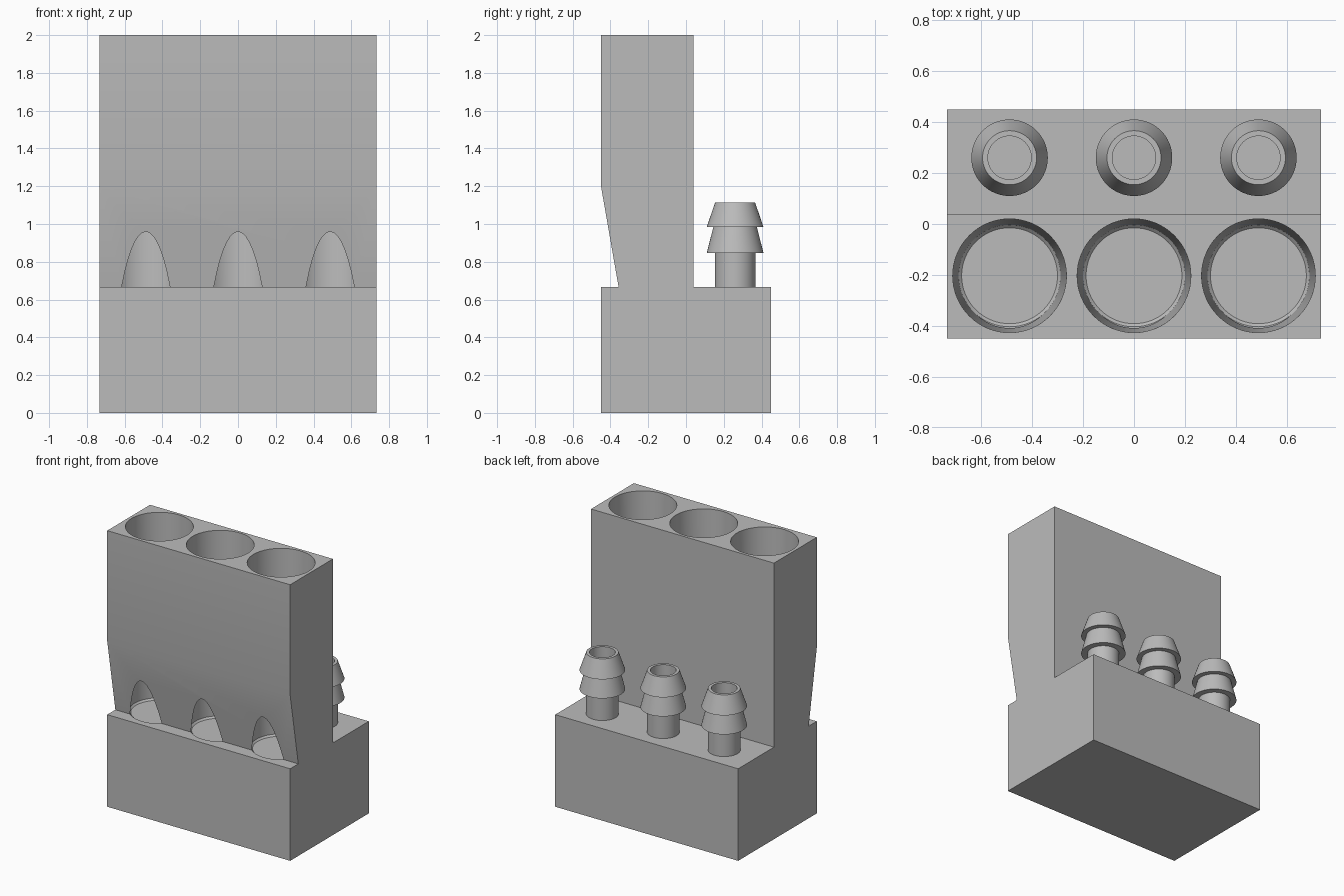
import bpy
import bmesh
import math
from mathutils import Matrix

cube = bpy.data.objects.get("Cube")
if cube:
    bpy.data.objects.remove(cube, do_unlink=True)

grey = bpy.data.materials.new("plain grey")
grey.use_nodes = True
colour = (0.5, 0.5, 0.5, 1)
grey.diffuse_color = colour
grey.node_tree.nodes["Principled BSDF"].inputs["Base Color"].default_value = colour


def finish(name, bm):
    bmesh.ops.remove_doubles(bm, verts=bm.verts, dist=1e-5)
    bmesh.ops.recalc_face_normals(bm, faces=bm.faces)
    mesh = bpy.data.meshes.new(name)
    bm.to_mesh(mesh)
    bm.free()
    mesh.materials.append(grey)
    obj = bpy.data.objects.new(name, mesh)
    bpy.context.collection.objects.link(obj)
    return obj


def lathe(name, profile, x, y, closed=False, steps=64):
    """Spin a (radius, z) profile about a vertical axis."""
    bm = bmesh.new()
    verts = [bm.verts.new((r, 0, z)) for r, z in profile]
    ends = verts[1:] + (verts[:1] if closed else [])
    edges = [bm.edges.new(pair) for pair in zip(verts, ends)]
    bmesh.ops.spin(bm, geom=verts + edges, cent=(0, 0, 0), axis=(0, 0, 1),
                   angle=math.tau, steps=steps)
    bmesh.ops.transform(bm, matrix=Matrix.Translation((x, y, 0)), verts=bm.verts)
    return finish(name, bm)


def smooth(obj):
    bpy.ops.object.select_all(action='DESELECT')
    obj.select_set(True)
    bpy.context.view_layer.objects.active = obj
    bpy.ops.object.shade_smooth_by_angle(angle=math.radians(30))


# Main block: side profile extruded across the width
HALF_W, LEDGE = 0.733, 0.667
side = [(-0.45, 0), (0.45, 0), (0.45, LEDGE), (0.04, LEDGE), (0.04, 2),
        (-0.45, 2), (-0.45, 1.2), (-0.357, LEDGE), (-0.45, LEDGE)]
bm = bmesh.new()
face = bm.faces.new([bm.verts.new((-HALF_W, y, z)) for y, z in side])
out = bmesh.ops.extrude_face_region(bm, geom=[face])
moved = [v for v in out["geom"] if isinstance(v, bmesh.types.BMVert)]
bmesh.ops.translate(bm, vec=(2 * HALF_W, 0, 0), verts=moved)
body = finish("body", bm)

# Tapered wells, bores and barbed hose fittings
well = [(0, 0.655), (0.188, 0.655), (0.2, LEDGE), (0.223, 2), (0.224, 2.1), (0, 2.1)]
bore = [(0, 0.6), (0.085, 0.6), (0.085, 1.2), (0, 1.2)]
barb = [(0.085, 0.65), (0.107, 0.65), (0.107, 0.847), (0.15, 0.847),
        (0.115, 0.985), (0.15, 0.985), (0.106, 1.113), (0.085, 1.113)]
cutters = []
for label, x in (("right", -0.488), ("middle", 0), ("left", 0.488)):
    cutters.append(lathe("well_cutter_" + label, well, x, -0.203))
    cutters.append(lathe("bore_cutter_" + label, bore, x, 0.26))
    smooth(lathe("hose_barb_" + label, barb, x, 0.26, closed=True))

# Carve the block, then drop the cutters
for cutter in cutters:
    cutter.hide_render = True
    mod = body.modifiers.new(cutter.name, 'BOOLEAN')
    mod.operation = 'DIFFERENCE'
    mod.solver = 'EXACT'
    mod.object = cutter
bpy.context.view_layer.update()
carved = bpy.data.meshes.new_from_object(
    body.evaluated_get(bpy.context.evaluated_depsgraph_get()))
body.modifiers.clear()
body.data = carved
for cutter in cutters:
    bpy.data.objects.remove(cutter, do_unlink=True)
smooth(body)
